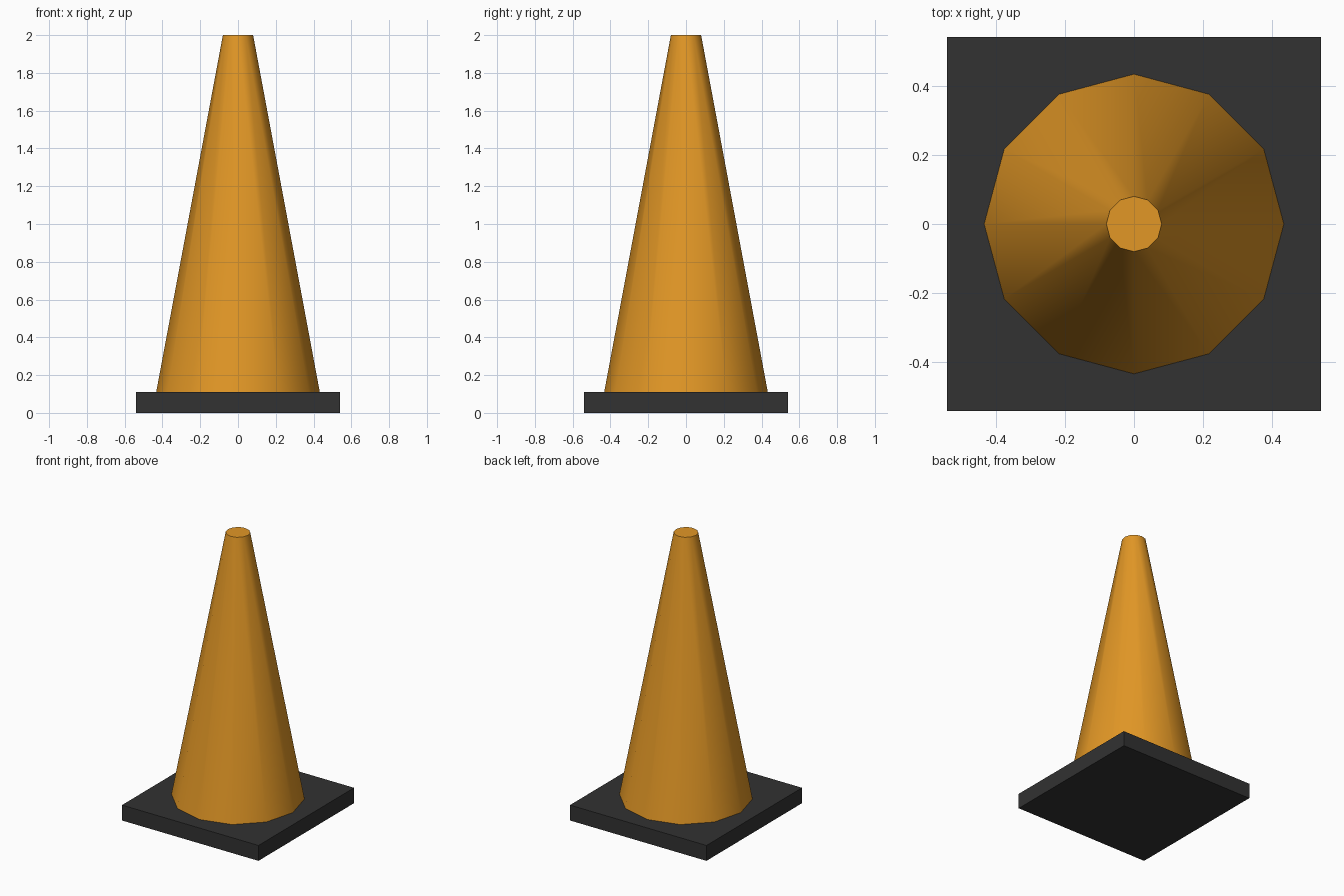
import bpy, math

if "Cube" in bpy.data.objects:
    bpy.data.objects.remove(bpy.data.objects["Cube"])


def material(name, rgb):
    m = bpy.data.materials.new(name)
    m.diffuse_color = (*rgb, 1.0)
    m.use_nodes = True
    m.node_tree.nodes["Principled BSDF"].inputs["Base Color"].default_value = m.diffuse_color
    return m


orange = material("cone orange", (0.76, 0.31, 0.019))
black = material("rubber black", (0.032, 0.032, 0.032))

BASE_W, BASE_H, TOP_Z = 1.08, 0.11, 2.0

# Square rubber base slab
bpy.ops.mesh.primitive_cube_add(size=1, location=(0, 0, BASE_H / 2))
base = bpy.context.object
base.name = "base_plate"
base.scale = (BASE_W, BASE_W, BASE_H)
bpy.ops.object.transform_apply(location=False, rotation=False, scale=True)
base.data.materials.append(black)

# Twelve-sided tapered cone body with a flat closed top
bpy.ops.mesh.primitive_cone_add(
    vertices=12, radius1=0.433, radius2=0.08, depth=TOP_Z - BASE_H,
    location=(0, 0, (BASE_H + TOP_Z) / 2))
cone = bpy.context.object
cone.name = "cone_body"
cone.data.materials.append(orange)
bpy.ops.object.shade_smooth_by_angle(angle=math.radians(40))
